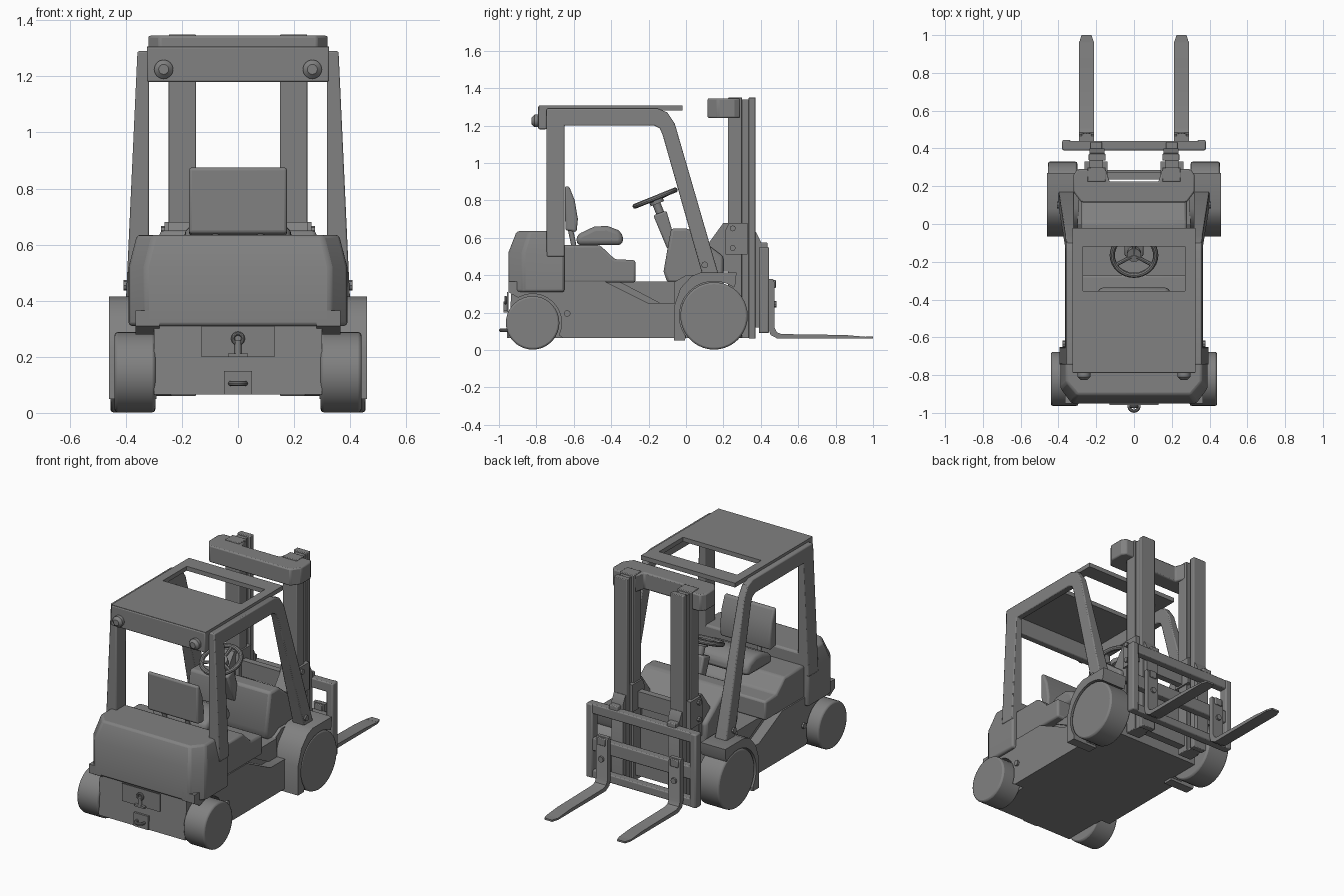
import bpy, bmesh, math
from mathutils import Vector, Matrix

if "Cube" in bpy.data.objects:
    bpy.data.objects.remove(bpy.data.objects["Cube"])

grey = bpy.data.materials.new("plain_grey")
grey.use_nodes = True
grey.diffuse_color = (0.22, 0.22, 0.22, 1)
grey.node_tree.nodes["Principled BSDF"].inputs["Base Color"].default_value = grey.diffuse_color
SIDES = (("left", 1), ("right", -1))


def finish(name, bm, bevel=0, segments=2):
    bmesh.ops.recalc_face_normals(bm, faces=bm.faces)
    mesh = bpy.data.meshes.new(name)
    bm.to_mesh(mesh)
    bm.free()
    mesh.materials.append(grey)
    ob = bpy.data.objects.new(name, mesh)
    bpy.context.collection.objects.link(ob)
    if bevel:
        mod = ob.modifiers.new("round_edges", 'BEVEL')
        mod.width, mod.segments = bevel, segments
        mod.angle_limit = math.radians(35)
    return ob


def loft(name, rings, bevel=0, segments=2):
    """Skin through rings of points, closed at both ends."""
    bm = bmesh.new()
    loops = [[bm.verts.new(p) for p in ring] for ring in rings]
    n = len(loops[0])
    for a, b in zip(loops, loops[1:]):
        for i in range(n):
            j = (i + 1) % n
            bm.faces.new((a[i], a[j], b[j], b[i]))
    bm.faces.new(loops[0])
    bm.faces.new(loops[-1])
    return finish(name, bm, bevel, segments)


def side_prism(name, profile, x0, x1, bevel=0, segments=2):
    """Extrude a (y, z) profile along x."""
    return loft(name, [[(x, y, z) for y, z in profile] for x in (x0, x1)], bevel, segments)


def box(name, x0, x1, y0, y1, z0, z1, bevel=0, segments=2):
    return side_prism(name, [(y0, z0), (y1, z0), (y1, z1), (y0, z1)], x0, x1, bevel, segments)


def rod(name, a, b, r, r2=None, sides=16, bevel=0):
    a, b = Vector(a), Vector(b)
    bm = bmesh.new()
    bmesh.ops.create_cone(bm, cap_ends=True, segments=sides, radius1=r,
                          radius2=r if r2 is None else r2, depth=(b - a).length)
    turn = (b - a).to_track_quat('Z', 'Y').to_matrix().to_4x4()
    bmesh.ops.transform(bm, verts=bm.verts, matrix=Matrix.Translation((a + b) / 2) @ turn)
    return finish(name, bm, bevel)


def ring(name, centre, radius, tube, rot, sides=32):
    bpy.ops.mesh.primitive_torus_add(location=centre, rotation=rot, major_radius=radius,
                                     minor_radius=tube, major_segments=sides, minor_segments=10)
    ob = bpy.context.object
    ob.name = name
    ob.data.materials.append(grey)
    return ob


def arc(cy, cz, r, start, end, steps=12):
    angles = [math.radians(start + (end - start) * i / steps) for i in range(steps + 1)]
    return [(cy + r * math.cos(a), cz + r * math.sin(a)) for a in angles]


# Chassis core between the wheels
side_prism("chassis_core", [(-0.95, 0.065), (0.2, 0.065), (0.2, 0.4), (0.0, 0.4),
                            (-0.06, 0.365), (-0.93, 0.365)], -0.3, 0.3)
# Counterweight, with cut corners that lean inwards at the top
def outline(z, w, back, cut):
    return [(-w, -0.65, z), (-w, back + cut, z), (-w + 0.06, back, z),
            (w - 0.06, back, z), (w, back + cut, z), (w, -0.65, z)]


loft("counterweight", [outline(0.31, 0.39, -0.95, 0.08), outline(0.52, 0.39, -0.95, 0.08),
                       outline(0.635, 0.36, -0.905, 0.07)], 0.012)
# Rear tow recess, pin and eye
side_prism("tow_recess_plate", [(-0.957, 0.2), (-0.95, 0.2), (-0.95, 0.31), (-0.957, 0.31)], -0.13, 0.13)
box("tow_block", -0.05, 0.05, -0.957, -0.94, 0.065, 0.15)
ring("tow_eye", (0, -0.965, 0.105), 0.026, 0.009, (0, 0, 0), 16)
rod("tow_pin", (0, -0.965, 0.2), (0, -0.965, 0.26), 0.012)
ring("tow_pin_loop", (0, -0.965, 0.265), 0.018, 0.007, (math.pi / 2, 0, 0), 16)
box("tow_pin_base", -0.035, 0.035, -0.975, -0.95, 0.2, 0.212)

# Engine hood and seat
side_prism("engine_hood", [(-0.66, 0.36), (-0.27, 0.36), (-0.27, 0.48), (-0.38, 0.485),
                           (-0.46, 0.56), (-0.66, 0.56)], -0.36, 0.36, 0.012)
side_prism("seat_cushion", [(-0.585, 0.56), (-0.34, 0.56), (-0.335, 0.61), (-0.36, 0.64),
                            (-0.42, 0.663), (-0.49, 0.66), (-0.585, 0.615)], -0.19, 0.19, 0.025, 3)
side_prism("seat_back", [(-0.645, 0.64), (-0.585, 0.63), (-0.578, 0.7), (-0.595, 0.8),
                         (-0.625, 0.875), (-0.648, 0.875)], -0.175, 0.175, 0.02, 3)
for label, s in SIDES:
    rod(label + "_seat_bracket", (s * 0.08, -0.6, 0.56), (s * 0.08, -0.625, 0.68), 0.014)

# Dashboard cowl, steering column and wheel
side_prism("dashboard_cowl", [(-0.1, 0.36), (-0.12, 0.42), (-0.08, 0.65), (0.01, 0.65),
                              (0.12, 0.56), (0.2, 0.5), (0.2, 0.36)], -0.28, 0.28, 0.015)
side_prism("steering_column_cover", [(-0.1, 0.54), (-0.05, 0.56), (-0.105, 0.745),
                                     (-0.175, 0.72)], -0.05, 0.05, 0.01)
rod("steering_shaft", (0, -0.11, 0.66), (0, -0.165, 0.8), 0.022)
tilt = (math.radians(22), 0, 0)
centre = Vector((0, -0.165, 0.812))
ring("steering_wheel", centre, 0.115, 0.014, tilt)
rod("steering_hub", centre + Vector((0, 0.012, -0.03)), centre, 0.038)
for i, angle in enumerate((90, 210, 330)):
    a = math.radians(angle)
    out = Vector((0.115 * math.cos(a), 0.115 * math.sin(a) * math.cos(tilt[0]),
                  0.115 * math.sin(a) * math.sin(tilt[0])))
    rod("steering_spoke_%d" % (i + 1), centre - Vector((0, 0, 0.01)), centre + out, 0.01, sides=8)

# Everything that stands on both sides
for label, s in SIDES:
    # Side skirt with a rear wheel arch and a step cut
    skirt = [(-0.95, 0.365), (-0.95, 0.31)] + arc(-0.82, 0.145, 0.155, 120, -25)
    skirt += [(-0.66, 0.065), (0.0, 0.065), (0.0, 0.25), (-0.2, 0.25), (-0.43, 0.365)]
    side_prism(label + "_side_skirt", skirt, s * 0.28, s * 0.365)
    side_prism(label + "_step_riser", [(-0.36, 0.365), (-0.24, 0.365), (-0.06, 0.365), (-0.06, 0.25),
                                       (-0.14, 0.25)], s * 0.28, s * 0.31)
    rod(label + "_skirt_bolt", (s * 0.36, -0.635, 0.195), (s * 0.378, -0.635, 0.195), 0.018, sides=8)
    # Wheels
    rod(label + "_rear_wheel", (s * 0.295, -0.82, 0.145), (s * 0.44, -0.82, 0.145), 0.143, sides=36, bevel=0.01)
    rod(label + "_front_wheel", (s * 0.3, 0.15, 0.182), (s * 0.455, 0.15, 0.182), 0.18, sides=40, bevel=0.01)
    # Front fender, a thin shell over the tyre
    fender = [(-0.065, 0.05), (-0.065, 0.23), (-0.03, 0.33), (0.03, 0.395), (0.08, 0.415), (0.27, 0.415),
              (0.265, 0.355)] + arc(0.15, 0.182, 0.186, 55, 215) + [(-0.005, 0.05)]
    side_prism(label + "_front_fender", fender, s * 0.29, s * 0.46)
    # Overhead guard side frame, leaning in towards the roof
    frame = [(-0.745, 0.5), (-0.745, 1.29), (-0.15, 1.29), (-0.1, 1.27), (-0.06, 1.21), (0.172, 0.41),
             (0.085, 0.41), (-0.125, 1.15), (-0.14, 1.185), (-0.17, 1.2), (-0.65, 1.2), (-0.65, 0.5)]
    loft(label + "_guard_frame", [[(s * 0.317, y, z) for y, z in frame],
                                  [(s * (0.395 - 0.037 * (z - 0.5) / 0.8), y, z) for y, z in frame]], 0.006)
    rod(label + "_guard_bolt", (s * 0.38, 0.1, 0.455), (s * 0.408, 0.1, 0.455), 0.018, sides=8)
    # Rear lamp
    rod(label + "_rear_lamp", (s * 0.265, -0.785, 1.225), (s * 0.265, -0.81, 1.225), 0.034)
    rod(label + "_lamp_lens", (s * 0.265, -0.81, 1.225), (s * 0.265, -0.825, 1.225), 0.034, 0.018)
    # Mast: outer channel with an inner rail nested inside
    box(label + "_mast_rear_rail", s * 0.15, s * 0.247, 0.225, 0.3, 0.065, 1.35, 0.004)
    box(label + "_mast_web", s * 0.165, s * 0.235, 0.29, 0.345, 0.065, 1.34)
    box(label + "_mast_front_rail", s * 0.15, s * 0.24, 0.335, 0.372, 0.06, 1.35, 0.004)
    side_prism(label + "_mast_gusset", [(0.12, 0.57), (0.2, 0.68), (0.23, 0.68), (0.23, 0.42),
                                        (0.13, 0.42)], s * 0.165, s * 0.25)
    side_prism(label + "_mast_bracket", [(0.21, 0.51), (0.33, 0.51), (0.33, 0.68), (0.23, 0.68),
                                         (0.21, 0.64)], s * 0.14, s * 0.262)
    for i, z in enumerate((0.545, 0.65)):
        rod("%s_bracket_bolt_%d" % (label, i + 1), (s * 0.255, 0.25, z), (s * 0.275, 0.25, z), 0.016, sides=8)
    # Carriage roller arm and hook
    side_prism(label + "_carriage_arm", [(0.36, 0.12), (0.4, 0.12), (0.4, 0.58), (0.375, 0.63),
                                         (0.36, 0.63)], s * 0.155, s * 0.235)
    box(label + "_carriage_hook", s * 0.17, s * 0.23, 0.37, 0.435, 0.53, 0.575, 0.005)
    box(label + "_carriage_end_post", s * 0.335, s * 0.38, 0.39, 0.445, 0.09, 0.55, 0.008)
    # Fork with a rounded heel and tapering blade
    heel = [(0.44, 0.38), (0.44, 0.12), (0.452, 0.08), (0.49, 0.06), (0.995, 0.06), (0.995, 0.07),
            (0.85, 0.08), (0.51, 0.085), (0.485, 0.095), (0.473, 0.12), (0.473, 0.36), (0.465, 0.38)]
    fork = side_prism(label + "_fork", heel, s * 0.212, s * 0.29)
    tip = [(s * 0.212, 0.96), (s * 0.29, 0.96), (s * 0.278, 1.0), (s * 0.225, 1.0)]
    for v in fork.data.vertices:
        if v.co.y > 0.99:
            v.co.y = 0.965
    loft(label + "_fork_tip", [[(x, y, z) for x, y in tip] for z in (0.06, 0.071)])
    rod(label + "_fork_bolt", (s * 0.251, 0.47, 0.245), (s * 0.251, 0.485, 0.245), 0.018, sides=8)
    box(label + "_fork_latch", s * 0.225, s * 0.278, 0.43, 0.48, 0.33, 0.375, 0.004)

# Carriage cross bars
for part, z0, z1 in (("top", 0.49, 0.55), ("middle", 0.26, 0.34), ("bottom", 0.09, 0.14)):
    box("carriage_%s_bar" % part, -0.375, 0.375, 0.39, 0.44, z0, z1, 0.006)
# Mast cross beams
beam = [(-0.32, 0.17), (-0.28, 0.115), (0.28, 0.115), (0.32, 0.17), (0.32, 0.26), (0.3, 0.29),
        (0.15, 0.29), (0.13, 0.225), (-0.13, 0.225), (-0.15, 0.29), (-0.3, 0.29), (-0.32, 0.26)]
loft("mast_top_beam", [[(x, y, z) for x, y in beam] for z in (1.24, 1.345)], 0.008)
box("mast_lower_beam", -0.2, 0.2, 0.235, 0.285, 0.1, 0.22)
box("mast_middle_beam", -0.2, 0.2, 0.235, 0.275, 0.52, 0.62)

# Roof plate with a window opening, made of four joined strips
box("roof_rear_plate", -0.325, 0.325, -0.785, -0.355, 1.28, 1.307)
box("roof_front_strip", -0.325, 0.325, -0.12, -0.02, 1.28, 1.307)
for label, s in SIDES:
    box(label + "_roof_strip", s * 0.27, s * 0.325, -0.355, -0.12, 1.28, 1.307)
box("roof_rear_panel", -0.325, 0.325, -0.79, -0.745, 1.18, 1.305, 0.006)

# Smooth curved surfaces, keep hard edges crisp
bpy.ops.object.select_all(action='DESELECT')
for ob in bpy.context.collection.objects:
    if ob.type == 'MESH':
        ob.select_set(True)
        bpy.context.view_layer.objects.active = ob
bpy.ops.object.shade_smooth_by_angle(angle=math.radians(30))
